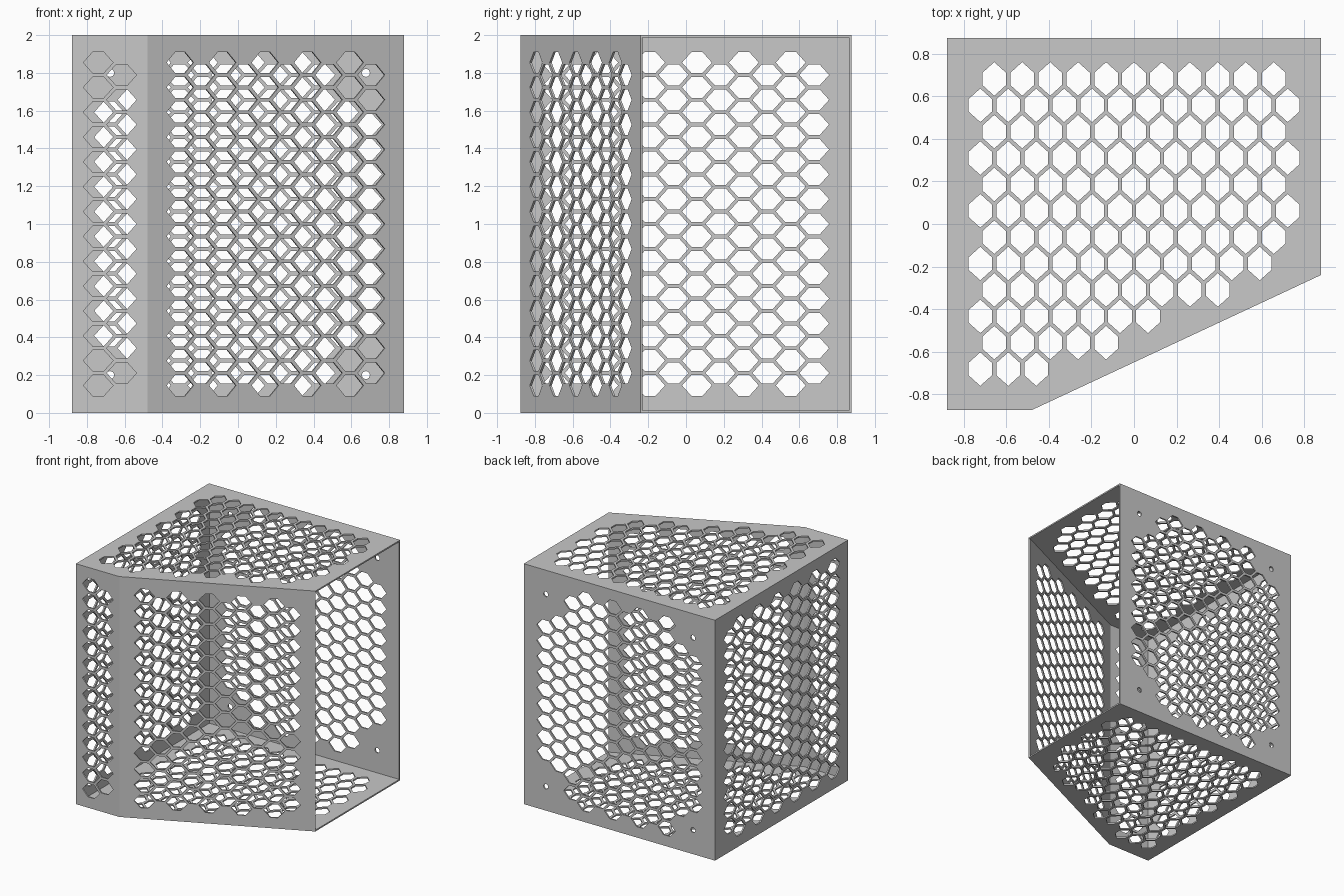
import bpy
from math import cos, sin, pi, hypot
from mathutils import Matrix, Vector

cube = bpy.data.objects.get("Cube")
if cube:
    bpy.data.objects.remove(cube)

T = 0.012            # sheet thickness
HX, HY, HEIGHT = 0.88, 0.875, 2.0
PITCH = 0.1315       # spacing of holes along a column
STEP = 0.1241        # spacing of staggered columns
CORNER_X, CORNER_Y = -0.48, -0.24    # ends of the slanted front

grey = bpy.data.materials.new("sheet_grey")
grey.use_nodes = True
GREY = (0.58, 0.58, 0.58, 1)
grey.diffuse_color = GREY
grey.node_tree.nodes["Principled BSDF"].inputs["Base Color"].default_value = GREY


def hexagon(u, v, upright=False):
    """Stretched hexagonal hole, long along u (or along v when upright)."""
    tip, shoulder, half = 0.079, 0.029, 0.0555
    pts = [(tip, 0), (shoulder, half), (-shoulder, half),
           (-tip, 0), (-shoulder, -half), (shoulder, -half)]
    return [(u + b, v + a) if upright else (u + a, v + b) for a, b in pts]


def rectangle(u0, u1):
    return [(u0, T), (u1, T), (u1, HEIGHT - T), (u0, HEIGHT - T)]


def wall_centres(middle, columns):
    """Staggered columns about the middle, alternating fourteen and thirteen."""
    out = []
    for i in range(columns):
        rows = 14 - i % 2
        out += [(middle + (i - (columns - 1) / 2) * STEP,
                 HEIGHT / 2 + (j - (rows - 1) / 2) * PITCH)
                for j in range(rows)]
    return out


def panel(name, outline, holes, origin, u_dir, v_dir):
    """Flat perforated sheet, filled from closed outlines."""
    curve = bpy.data.curves.new(name, "CURVE")
    curve.dimensions = "2D"
    curve.fill_mode = "BOTH"
    curve.extrude = T / 2
    for loop in [outline] + holes:
        spline = curve.splines.new("POLY")
        spline.points.add(len(loop) - 1)
        for point, (u, v) in zip(spline.points, loop):
            point.co = (u, v, 0, 1)
        spline.use_cyclic_u = True
    temp = bpy.data.objects.new(name + "_curve", curve)
    bpy.context.collection.objects.link(temp)
    graph = bpy.context.evaluated_depsgraph_get()
    mesh = bpy.data.meshes.new_from_object(temp.evaluated_get(graph))
    bpy.data.objects.remove(temp)
    u, v = Vector(u_dir), Vector(v_dir)
    frame = Matrix((u, v, u.cross(v))).transposed().to_4x4()
    mesh.transform(Matrix.Translation(origin) @ frame)
    mesh.materials.clear()
    mesh.materials.append(grey)
    mesh.polygons.foreach_set("use_smooth", [False] * len(mesh.polygons))
    obj = bpy.data.objects.new(name, mesh)
    bpy.context.collection.objects.link(obj)


X, Y, Z = (1, 0, 0), (0, 1, 0), (0, 0, 1)
run, rise = HX - CORNER_X, CORNER_Y + HY
length = hypot(run, rise)
slant = Vector((run / length, rise / length, 0))
inward = Vector((-slant.y, slant.x, 0))
corner = Vector((CORNER_X, -HY, 0))

# Top and bottom sheets, holes kept clear of the slanted edge
footprint = [(-HX, -HY), (CORNER_X, -HY), (HX, CORNER_Y), (HX, HY), (-HX, HY)]
lid_holes = []
for row in range(12):
    count = 11 + row % 2
    y = (5.5 - row) * STEP
    for i in range(count):
        x = (i - (count - 1) / 2) * PITCH
        if (Vector((x, y, 0)) - corner).dot(inward) > 0.13:
            lid_holes.append(hexagon(x, y, True))
for name, z in (("top_panel", HEIGHT - T / 2), ("bottom_panel", T / 2)):
    panel(name, footprint, lid_holes, (0, 0, z), X, Y)

# Side wall, opposite the open side
side_holes = [hexagon(*c) for c in wall_centres(-0.004, 12)]
panel("side_wall", rectangle(-HY, HY), side_holes, (-HX + T / 2, 0, 0), Y, Z)

# Back wall with a screw hole near each corner
screws = [(sx * 0.677, 1 + sz * 0.8) for sx in (-1, 1) for sz in (-1, 1)]
back_holes = [hexagon(u, v) for u, v in wall_centres(0, 12)
              if all(hypot(u - a, v - b) > 0.17 for a, b in screws)]
back_holes += [[(a + 0.021 * cos(k * pi / 8), b + 0.021 * sin(k * pi / 8))
                for k in range(16)] for a, b in screws]
panel("back_wall", rectangle(-HX + T, HX), back_holes, (0, HY - T / 2, 0), X, Z)

# Narrow front wall
front_holes = [hexagon(*c) for c in wall_centres(-0.678, 2)]
panel("front_wall", rectangle(-HX + T, CORNER_X), front_holes,
      (0, -HY + T / 2, 0), X, Z)

# Slanted front wall
slant_holes = [hexagon(*c) for c in wall_centres(length / 2, 10)]
panel("slanted_wall", rectangle(0, length), slant_holes,
      corner + inward * T / 2, slant, Z)
